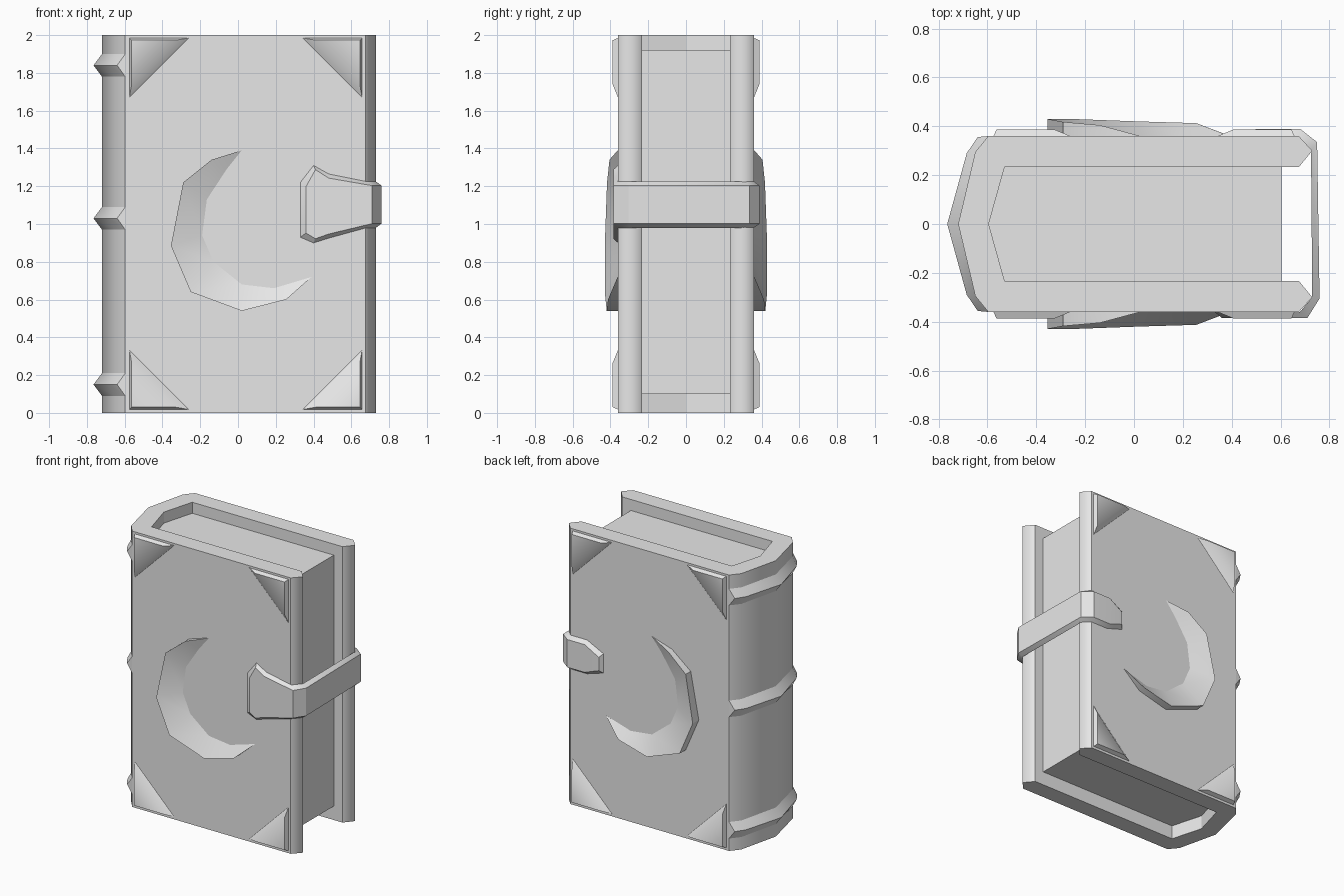
import bpy, bmesh
from math import radians

cube = bpy.data.objects.get("Cube")
if cube:
    bpy.data.objects.remove(cube, do_unlink=True)

grey = bpy.data.materials.new("plain grey")
grey.use_nodes = True
grey.diffuse_color = (0.8, 0.8, 0.8, 1)
grey.node_tree.nodes["Principled BSDF"].inputs["Base Color"].default_value = (0.8, 0.8, 0.8, 1)

COVER = 0.36      # half thickness of the closed book
HEIGHT = 2.0


def loft(name, sections, angle=30):
    """Skin a row of equal cross-sections into a closed solid."""
    bm = bmesh.new()
    rings = [[bm.verts.new(p) for p in s] for s in sections]
    n = len(rings[0])
    for a, b in zip(rings, rings[1:]):
        for i in range(n):
            j = (i + 1) % n
            bm.faces.new((a[i], a[j], b[j], b[i]))
    bm.faces.new(rings[0])
    bm.faces.new(rings[-1])
    bmesh.ops.remove_doubles(bm, verts=bm.verts, dist=0.0005)
    bmesh.ops.dissolve_degenerate(bm, edges=bm.edges, dist=0.0005)
    bmesh.ops.recalc_face_normals(bm, faces=bm.faces)
    me = bpy.data.meshes.new(name)
    bm.to_mesh(me)
    bm.free()
    for p in me.polygons:
        p.use_smooth = True
    me.set_sharp_from_angle(angle=radians(angle))
    me.materials.append(grey)
    ob = bpy.data.objects.new(name, me)
    bpy.context.collection.objects.link(ob)
    return ob


def prism(name, outline, low, high):
    return loft(name, [[(x, y, z) for x, y in outline] for z in (low, high)])


def mirrored(half):
    """Complete a path that starts on the y = 0 line."""
    return [(x, -y) for x, y in reversed(half[1:])] + half


# Cover: one wrap of two boards and a faceted spine
spine = mirrored([(-0.72, 0), (-0.65, 0.295), (-0.597, COVER)])
hollow = mirrored([(-0.595, 0), (-0.53, 0.233)])
board_edge = [(0.675, COVER), (0.73, 0.30), (0.675, 0.233)]
outline = spine + board_edge + hollow[::-1] + [(x, -y) for x, y in reversed(board_edge)]
cover = prism("cover", outline, 0, HEIGHT)
verts = cover.data.vertices
for e in cover.data.edges:            # soft fore edges on the boards
    if all(verts[v].co.x > 0.72 for v in e.vertices):
        e.use_edge_sharp = False

# Page block
prism("pages", hollow + [(0.605, 0.233), (0.605, -0.233)], 0.1, 1.92)

# Raised bands across the spine
crest = mirrored([(-0.765, 0), (-0.685, 0.29), (-0.64, 0.356)])
for name, z in (("lower", 0.15), ("middle", 1.03), ("upper", 1.84)):
    loft(name + "_spine_band",
         [[(bx, by, z - 0.06), (cx, cy, z), (bx, by, z + 0.06)]
          for (bx, by), (cx, cy) in zip(spine, crest)])

# Crescent: outer x, z, raised depth, then inner x, z
crescent = [
    (0.02, 1.39, 0.362, 0.02, 1.39),
    (-0.14, 1.34, 0.405, -0.06, 1.29),
    (-0.29, 1.22, 0.418, -0.165, 1.13),
    (-0.355, 0.885, 0.43, -0.19, 0.94),
    (-0.25, 0.64, 0.43, -0.13, 0.80),
    (0.02, 0.54, 0.42, 0.02, 0.68),
    (0.255, 0.60, 0.413, 0.19, 0.66),
    (0.39, 0.72, 0.362, 0.39, 0.72),
]

for side, s in (("front", -1), ("back", 1)):
    loft(side + "_crescent",
         [[(ox, s * COVER, oz), (ox, s * d, oz), (ix, s * (COVER + 0.001), iz)]
          for ox, oz, d, ix, iz in crescent])

    # Corner guards: bevelled triangles
    for xname, cx, dx in (("right", -0.575, 1), ("left", 0.657, -1)):
        for zname, cz, dz in (("bottom", 0.018, 1), ("top", 1.985, -1)):
            def triangle(inset, leg, y):
                x, z = cx + dx * inset, cz + dz * inset
                return [(x, s * y, z), (x + dx * leg, s * y, z), (x, s * y, z + dz * leg)]
            loft(f"{side}_{zname}_{xname}_corner",
                 [triangle(0, 0.315, COVER), triangle(0.012, 0.235, 0.388)], 40)

# Clasp strap: inner x, y, outer x, y, bottom, top
strap = [
    (0.33, -COVER, 0.36, -0.385, 0.93, 1.22),
    (0.40, -COVER, 0.41, -0.385, 0.90, 1.31),
    (0.48, -COVER, 0.48, -0.385, 0.925, 1.265),
    (0.68, -COVER, 0.71, -0.385, 0.98, 1.225),
    (0.73, -0.30, 0.76, -0.305, 0.98, 1.225),
    (0.725, 0.30, 0.75, 0.335, 0.98, 1.225),
    (0.675, COVER, 0.68, 0.39, 0.98, 1.225),
    (0.54, COVER, 0.54, 0.39, 0.98, 1.225),
    (0.41, COVER, 0.43, 0.385, 1.02, 1.16),
]
loft("clasp_strap",
     [[(ix, iy, lo), (ox, oy, lo + 0.022), (ox, oy, hi - 0.022), (ix, iy, hi)]
      for ix, iy, ox, oy, lo, hi in strap])
